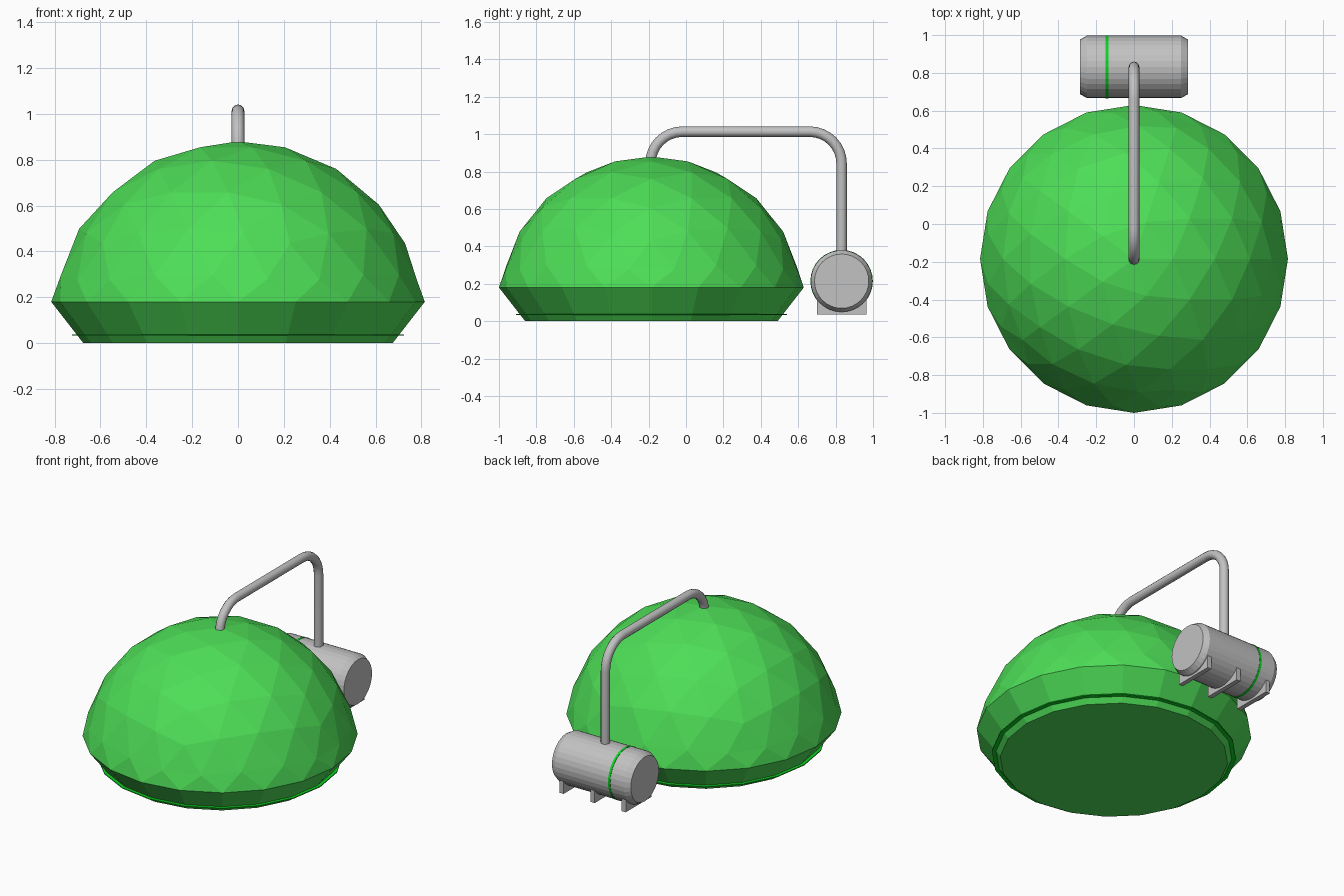
import bpy, bmesh, math
from mathutils import Vector, Matrix

cube = bpy.data.objects.get("Cube")
if cube:
    bpy.data.objects.remove(cube, do_unlink=True)


def material(name, rgb):
    m = bpy.data.materials.new(name)
    m.use_nodes = True
    m.diffuse_color = (*rgb, 1)
    m.node_tree.nodes["Principled BSDF"].inputs["Base Color"].default_value = (*rgb, 1)
    return m


GREEN = material("dome_green", (0.075, 0.73, 0.095))
STRIPE = material("bright_green", (0.003, 0.66, 0.015))
GREY = material("metal_grey", (0.54, 0.54, 0.54))


def add(name, bm, mat):
    bmesh.ops.recalc_face_normals(bm, faces=bm.faces)
    me = bpy.data.meshes.new(name)
    bm.to_mesh(me)
    bm.free()
    me.materials.append(mat)
    ob = bpy.data.objects.new(name, me)
    bpy.context.collection.objects.link(ob)
    return ob


def lathe(name, profile, sides, matrix, mat, closed=False):
    """Revolve (radius, height) points about z, then place with matrix."""
    bm = bmesh.new()
    rings = []
    for r, h in profile:
        angles = [2 * math.pi * i / sides for i in range(sides)]
        rings.append([bm.verts.new((r * math.cos(a), r * math.sin(a), h)) for a in angles])
    pairs = list(zip(rings, rings[1:]))
    if closed:
        pairs.append((rings[-1], rings[0]))
    else:
        bm.faces.new(rings[0])
        bm.faces.new(rings[-1])
    for a, b in pairs:
        for i in range(sides):
            j = (i + 1) % sides
            bm.faces.new((a[i], a[j], b[j], b[i]))
    bm.transform(matrix)
    return add(name, bm, mat)


# Faceted dome: upper half of an icosphere, with a tapered skirt and floor
DOME_Y, DOME_R, RIM_Z, FOOT_R = -0.185, 0.815, 0.18, 0.675
bm = bmesh.new()
bmesh.ops.create_icosphere(bm, subdivisions=3, radius=1)
bmesh.ops.delete(bm, geom=[v for v in bm.verts if v.co.z < -0.01], context='VERTS')
for v in bm.verts:
    height = 0.805 * v.co.z - 0.105 if v.co.z > 0.01 else 0
    v.co = Vector((v.co.x * DOME_R, v.co.y * DOME_R + DOME_Y, RIM_Z + max(height, 0)))
rim = [e for e in bm.edges if e.is_boundary]
skirt = bmesh.ops.extrude_edge_only(bm, edges=rim)["geom"]
for v in (g for g in skirt if isinstance(g, bmesh.types.BMVert)):
    k = FOOT_R / DOME_R
    v.co = Vector((v.co.x * k, (v.co.y - DOME_Y) * k + DOME_Y, 0))
bmesh.ops.contextual_create(bm, geom=[e for e in bm.edges if e.is_boundary])
add("dome", bm, GREEN)

# Thin bright trim ring round the skirt
lathe("trim_ring", [(0.69, 0.032), (0.725, 0.032), (0.725, 0.038), (0.69, 0.038)],
      20, Matrix.Translation((0, DOME_Y, 0)), STRIPE, closed=True)

# Horizontal tank with chamfered ends, and its stripe
TANK_Y, TANK_Z, TANK_R = 0.832, 0.214, 0.165
lying = Matrix.Translation((0, TANK_Y, TANK_Z)) @ Matrix.Rotation(math.pi / 2, 4, 'Y')
lathe("tank", [(0.145, -0.285), (TANK_R, -0.25), (TANK_R, 0.25), (0.145, 0.285)],
      32, lying, GREY)
lathe("tank_stripe", [(0.16, -0.15), (0.167, -0.15), (0.167, -0.135), (0.16, -0.135)],
      32, lying, STRIPE, closed=True)

# Three feet under the tank
for label, x in (("left", 0.225), ("middle", 0), ("right", -0.225)):
    bm = bmesh.new()
    bmesh.ops.create_cube(bm, size=1)
    bm.transform(Matrix.Translation((x, TANK_Y, 0.077)) @ Matrix.Diagonal((0.03, 0.265, 0.084, 1)))
    add("tank_foot_" + label, bm, GREY)

# Bent pipe from the dome top over to the tank
BEND, TOP, START = 0.17, 1.013, -0.19
path = []
for cy, first in ((START + BEND, math.pi), (TANK_Y - BEND, math.pi / 2)):
    for i in range(9):
        a = first - i * math.pi / 16
        path.append((0, cy + BEND * math.cos(a), TOP - BEND + BEND * math.sin(a)))
path.append((0, TANK_Y, TANK_Z + 0.1))
curve = bpy.data.curves.new("pipe", 'CURVE')
curve.dimensions = '3D'
curve.bevel_depth = 0.028
curve.bevel_resolution = 4
curve.use_fill_caps = True
spline = curve.splines.new('POLY')
spline.points.add(len(path) - 1)
for p, co in zip(spline.points, path):
    p.co = (*co, 1)
curve.materials.append(GREY)
pipe = bpy.data.objects.new("pipe", curve)
bpy.context.collection.objects.link(pipe)
